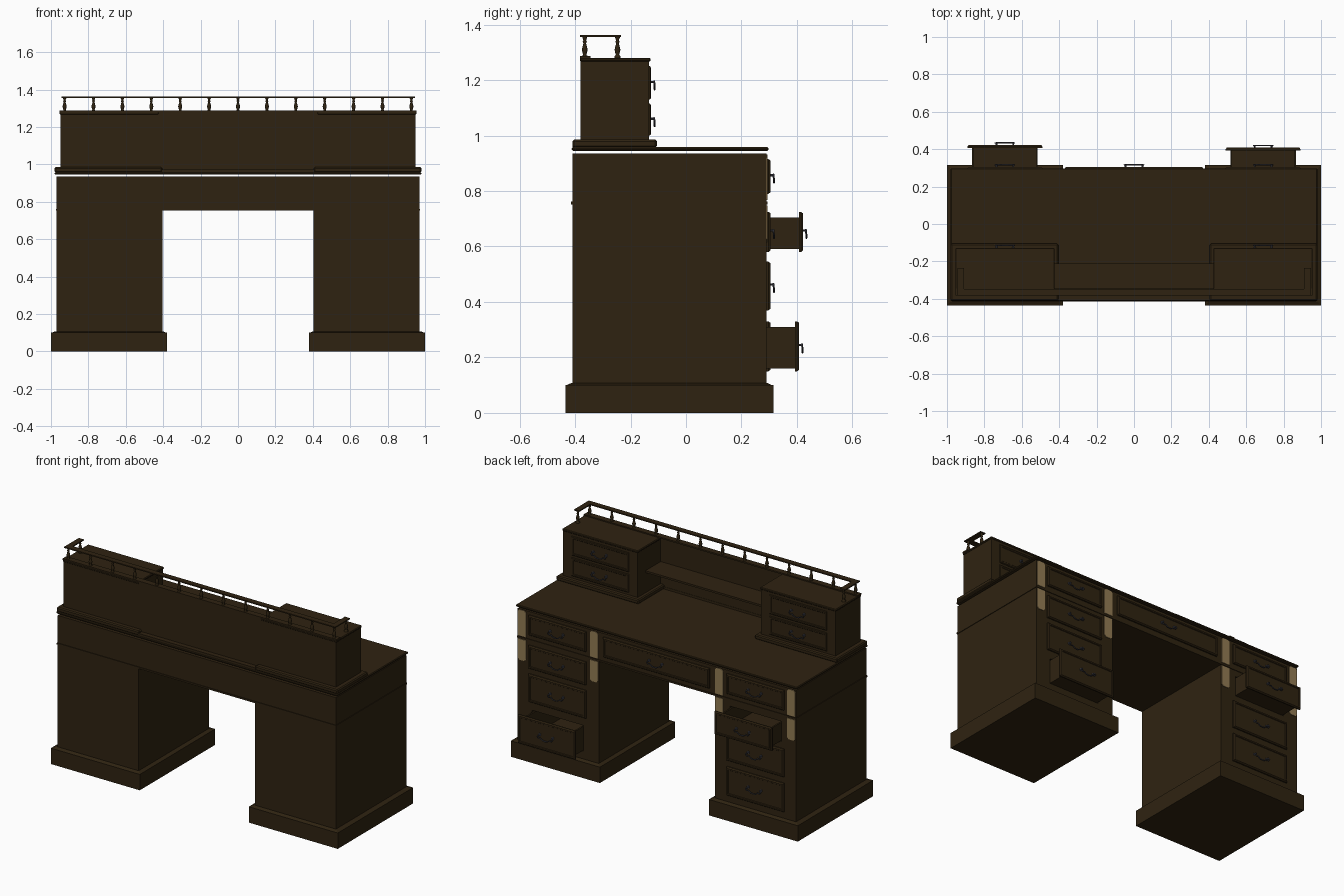
import bpy, bmesh, math
from mathutils import Vector

if "Cube" in bpy.data.objects:
    bpy.data.objects.remove(bpy.data.objects["Cube"])


def mat(name, rgb):
    m = bpy.data.materials.new(name)
    m.diffuse_color = (*rgb, 1)
    m.use_nodes = True
    m.node_tree.nodes["Principled BSDF"].inputs["Base Color"].default_value = m.diffuse_color
    return m


WOOD = mat("dark walnut", (0.028, 0.0165, 0.0055))
TAN = mat("pale brown", (0.29, 0.20, 0.088))
METAL = mat("dark steel", (0.05, 0.05, 0.065))


def finish(name, bm, material):
    bmesh.ops.recalc_face_normals(bm, faces=bm.faces)
    me = bpy.data.meshes.new(name)
    bm.to_mesh(me)
    bm.free()
    me.materials.append(material)
    ob = bpy.data.objects.new(name, me)
    bpy.context.collection.objects.link(ob)
    return ob


def add_box(bm, x, y, z, taper=0.0):
    """Box from (min, max) ranges; taper pulls in the top face."""
    vs = bmesh.ops.create_cube(bm, size=1)["verts"]
    for v in vs:
        t = taper if v.co.z > 0 else 0
        for i, (a, b) in enumerate((x, y, z)):
            s = t if i < 2 else 0
            v.co[i] = (a + s) if v.co[i] < 0 else (b - s)
    return vs


def box(name, x, y, z, material=WOOD, taper=0.0, bevel=0.0):
    bm = bmesh.new()
    add_box(bm, x, y, z, taper)
    if bevel:
        bmesh.ops.bevel(bm, geom=bm.edges[:], offset=bevel, segments=1, affect='EDGES')
    return finish(name, bm, material)


def side(s, a, b):
    return tuple(sorted((s * a, s * b)))


def drawer_front(name, cx, half, y, z, thick=0.015, frame=0.02):
    """Drawer front facing +y: moulded edge and sunk panel."""
    bm = bmesh.new()
    add_box(bm, (cx - half, cx + half), (y, y + thick), z)
    bm.faces.ensure_lookup_table()
    f = max(bm.faces, key=lambda f: f.calc_center_median().y)
    e = min(0.008, thick)
    bmesh.ops.inset_region(bm, faces=[f], thickness=e, depth=0)
    for v in bm.verts:
        outer = abs(abs(v.co.x - cx) - half) < 1e-5
        if outer and v.co.y > y + thick - 1e-5:
            v.co.y -= thick * 0.5
    bmesh.ops.inset_region(bm, faces=[f], thickness=frame * 0.6, depth=0)
    bmesh.ops.inset_region(bm, faces=[f], thickness=0.004, depth=-min(0.004, thick * 0.4))
    return finish(name, bm, WOOD)


def add_tube(bm, pts, r, n=6):
    """Tube along points lying mostly in the xz plane."""
    rings = []
    pts = [Vector(p) for p in pts]
    for i, p in enumerate(pts):
        d = (pts[min(i + 1, len(pts) - 1)] - pts[max(i - 1, 0)]).normalized()
        u = Vector((0, 1, 0))
        u = (u - d * u.dot(d)).normalized() if abs(d.y) < 0.95 else Vector((1, 0, 0))
        w = d.cross(u)
        rings.append([bm.verts.new(p + r * (u * math.cos(2 * math.pi * k / n) + w * math.sin(2 * math.pi * k / n)))
                      for k in range(n)])
    for a, b in zip(rings, rings[1:]):
        for k in range(n):
            bm.faces.new((a[k], a[(k + 1) % n], b[(k + 1) % n], b[k]))
    bm.faces.new(rings[0])
    bm.faces.new(rings[-1])


# Shared bail handle: two rosettes, two posts and a hanging swing
hb = bmesh.new()
for s in (-1, 1):
    add_tube(hb, [(s * 0.045, -0.003, 0), (s * 0.045, 0.002, 0)], 0.009, 8)
    add_tube(hb, [(s * 0.045, 0, 0), (s * 0.045, 0.015, 0)], 0.0045)
add_tube(hb, [(-0.045, 0.013, 0.004), (-0.052, 0.014, -0.006), (-0.045, 0.015, -0.016),
              (-0.03, 0.015, -0.014), (-0.018, 0.015, -0.024), (0, 0.015, -0.027),
              (0.018, 0.015, -0.024), (0.03, 0.015, -0.014), (0.045, 0.015, -0.016),
              (0.052, 0.014, -0.006), (0.045, 0.013, 0.004)], 0.0035)
first_handle = finish("handle", hb, METAL)
HANDLE = first_handle.data
bpy.data.objects.remove(first_handle)


def handle(x, y, z):
    ob = bpy.data.objects.new("drawer_handle", HANDLE)
    ob.location = (x, y, z)
    bpy.context.collection.objects.link(ob)


BACK, FRONT, CX = -0.41, 0.29, 0.69
ROWS = [(0.15, 0.33), (0.37, 0.545), (0.58, 0.725)]
OPEN = {(1, 0): 0.393, (-1, 2): 0.407}      # pulled-out drawers: y of front

for s in (-1, 1):
    # Plinth and pedestal
    box("plinth", side(s, 0.38, 1.0), (-0.435, 0.315), (0, 0.1))
    box("plinth_moulding", side(s, 0.385, 0.995), (-0.43, 0.31), (0.1, 0.107), taper=0.015)
    ped = box("pedestal", side(s, 0.405, 0.97), (BACK, FRONT), (0.1, 0.752))
    # Pedestal drawers
    for i, (z0, z1) in enumerate(ROWS):
        y = OPEN.get((s, i), FRONT)
        drawer_front("drawer_front", s * CX, 0.2, y, (z0, z1))
        handle(s * CX, y + 0.012, (z0 + z1) / 2 + 0.005)
        if y > FRONT:
            # Open drawer box
            h, t, zb, zt = 0.175, 0.01, z0 + 0.01, z1 - 0.02
            xl, xr, yb = s * CX - h, s * CX + h, y - 0.45
            bm = bmesh.new()
            add_box(bm, (xl, xr), (yb, y), (zb, zb + t))
            add_box(bm, (xl, xl + t), (yb, y), (zb, zt))
            add_box(bm, (xr - t, xr), (yb, y), (zb, zt))
            add_box(bm, (xl, xr), (yb, yb + t), (zb, zt))
            finish("open_drawer_box", bm, WOOD)
            cut = box("drawer_opening_cutter", (xl - 0.004, xr + 0.004), (yb - 0.02, 0.5), (zb - 0.004, zt + 0.008))
            cut.hide_render = True
            cut.hide_viewport = True
            mod = ped.modifiers.new("opening", 'BOOLEAN')
            mod.operation = 'DIFFERENCE'
            mod.solver = 'EXACT'
            mod.object = cut
    # Frieze drawer above the pedestal
    drawer_front("frieze_drawer_front", s * CX, 0.2, FRONT, (0.79, 0.915))
    handle(s * CX, FRONT + 0.012, 0.857)
    # Pale pilaster plates with clipped ends
    for a, b in ((0.408, 0.465), (0.91, 0.967)):
        for z0, z1, up in ((0.615, 0.748, -1), (0.768, 0.932, 1)):
            xa, xb = side(s, a, b)
            c = 0.012
            if up > 0:
                prof = [(xa, z0), (xb, z0), (xb, z1 - c), (xb - c, z1), (xa + c, z1), (xa, z1 - c)]
            else:
                prof = [(xa, z1), (xb, z1), (xb, z0 + c), (xb - c, z0), (xa + c, z0), (xa, z0 + c)]
            bm = bmesh.new()
            f = bm.faces.new([bm.verts.new((px, FRONT - 0.002, pz)) for px, pz in prof])
            ext = bmesh.ops.extrude_face_region(bm, geom=[f])["geom"]
            for v in ext:
                if isinstance(v, bmesh.types.BMVert):
                    v.co.y += 0.006
            finish("pilaster_plate", bm, TAN)
    # Hutch cabinet on the desk top
    box("cabinet_base", side(s, 0.405, 0.98), (-0.41, -0.105), (0.957, 0.985), bevel=0.006)
    box("cabinet", side(s, 0.43, 0.95), (-0.38, -0.133), (0.98, 1.268))
    box("cabinet_cap", side(s, 0.425, 0.955), (-0.383, -0.128), (1.266, 1.28), bevel=0.004)
    for z0, z1 in ((1.0, 1.115), (1.13, 1.25)):
        drawer_front("cabinet_drawer_front", s * CX, 0.2, -0.133, (z0, z1), thick=0.006)
        handle(s * CX, -0.128, (z0 + z1) / 2 + 0.003)

# Frieze across both pedestals with waist moulding and centre drawer
box("waist_moulding", (-0.974, 0.974), (BACK - 0.004, FRONT + 0.004), (0.752, 0.762))
box("frieze", (-0.97, 0.97), (BACK, FRONT), (0.762, 0.935))
drawer_front("centre_drawer_front", 0, 0.37, FRONT, (0.79, 0.915))
handle(0, FRONT + 0.012, 0.857)

# Writing top, floating just above the frieze
box("desk_top", (-0.98, 0.98), (-0.412, 0.297), (0.945, 0.958), bevel=0.004)

# Hutch back, shelf and top strip
box("hutch_back", (-0.435, 0.435), (-0.38, -0.362), (0.957, 1.28))
box("hutch_foot_rail", (-0.41, 0.41), (-0.41, -0.36), (0.957, 0.972))
box("hutch_shelf", (-0.435, 0.435), (-0.37, -0.21), (1.112, 1.124))
box("hutch_top_strip", (-0.955, 0.955), (-0.383, -0.345), (1.278, 1.287))

# Gallery rail with returns at each end
box("gallery_rail", (-0.945, 0.945), (-0.382, -0.347), (1.356, 1.363))
for s in (-1, 1):
    box("gallery_rail_return", side(s, 0.91, 0.945), (-0.347, -0.235), (1.356, 1.363))

# Turned spindles
PROFILE = [(0.012, 0), (0.012, 0.006), (0.006, 0.01), (0.009, 0.02), (0.011, 0.03),
           (0.008, 0.042), (0.005, 0.052), (0.008, 0.058), (0.005, 0.063), (0.009, 0.073), (0.009, 0.078)]


def spindle(x, y, z0=1.28):
    bm = bmesh.new()
    n, rings = 10, []
    for r, z in PROFILE:
        rings.append([bm.verts.new((x + r * math.cos(2 * math.pi * k / n), y + r * math.sin(2 * math.pi * k / n), z0 + z))
                      for k in range(n)])
    for a, b in zip(rings, rings[1:]):
        for k in range(n):
            bm.faces.new((a[k], a[(k + 1) % n], b[(k + 1) % n], b[k]))
    bm.faces.new(rings[0])
    bm.faces.new(rings[-1])
    ob = finish("gallery_spindle", bm, WOOD)
    for p in ob.data.polygons:
        p.use_smooth = len(p.vertices) == 4


for i in range(-6, 7):
    spindle(i * 0.1545, -0.365)
for s in (-1, 1):
    spindle(s * 0.927, -0.247)
